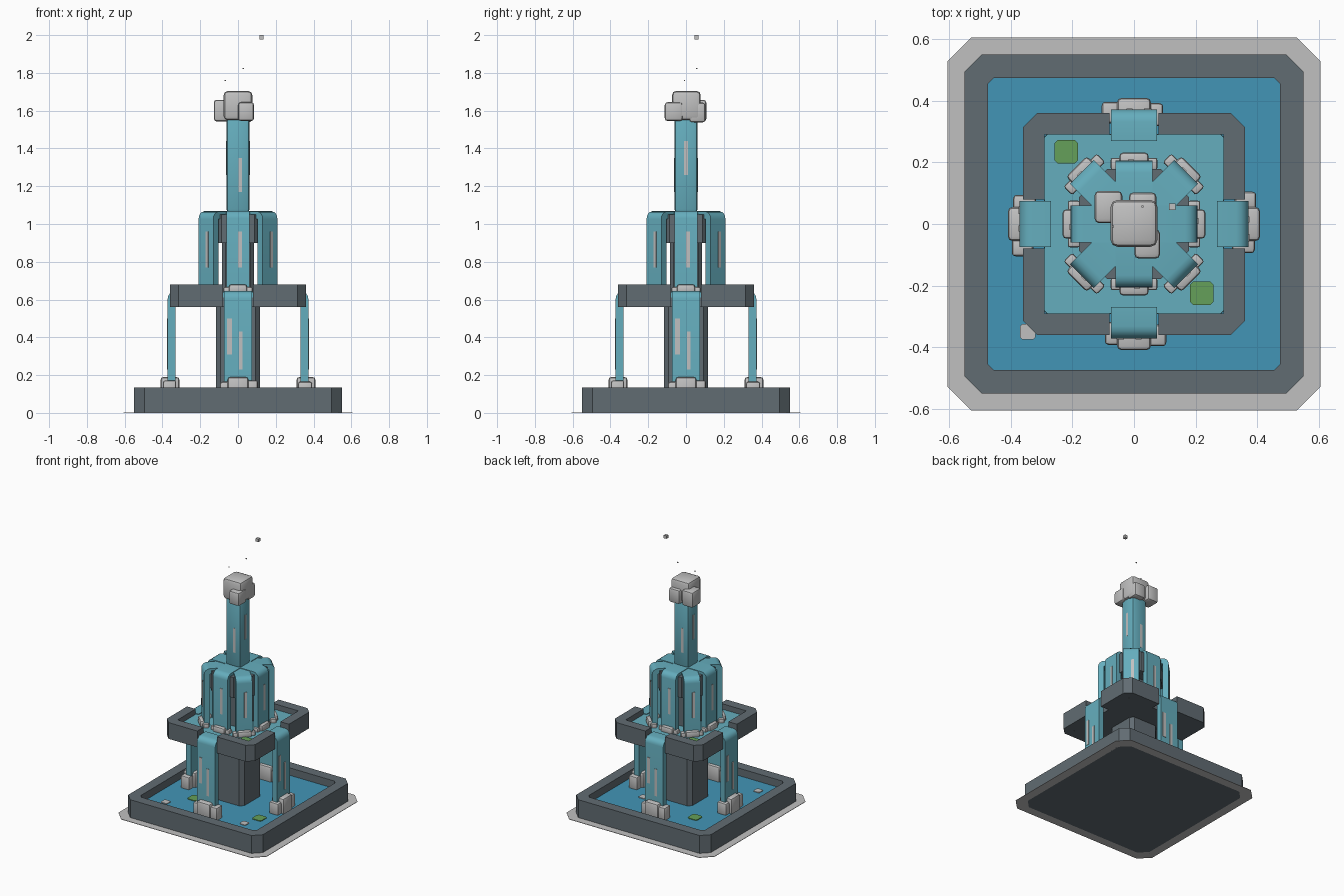
import bpy, bmesh
from math import radians, sin, cos, pi
from mathutils import Matrix, Vector

if "Cube" in bpy.data.objects:
    bpy.data.objects.remove(bpy.data.objects["Cube"])


def material(name, r, g, b):
    m = bpy.data.materials.new(name)
    m.use_nodes = True
    m.diffuse_color = (r, g, b, 1)
    bsdf = m.node_tree.nodes["Principled BSDF"]
    bsdf.inputs["Base Color"].default_value = (r, g, b, 1)
    bsdf.inputs["Roughness"].default_value = 0.8
    return m


STONE = material("slate stone", 0.12, 0.15, 0.17)
POOL = material("deep water blue", 0.055, 0.30, 0.47)
FLOW = material("flowing water teal", 0.13, 0.42, 0.51)
FOAM = material("foam grey", 0.53, 0.53, 0.53)
LEAF = material("leaf green", 0.13, 0.35, 0.10)
parts = []


def finish(name, bm, mat, turn=0, bevel=0, segments=2):
    bmesh.ops.recalc_face_normals(bm, faces=bm.faces)
    if bevel:
        sharp = [e for e in bm.edges if e.calc_face_angle(0) > radians(50)]
        bmesh.ops.bevel(bm, geom=sharp, offset=bevel, segments=segments,
                        profile=0.5, affect="EDGES", clamp_overlap=True)
    bm.transform(Matrix.Rotation(radians(turn), 4, "Z"))
    mesh = bpy.data.meshes.new(name)
    bm.to_mesh(mesh)
    bm.free()
    mesh.materials.append(mat)
    ob = bpy.data.objects.new(name, mesh)
    bpy.context.collection.objects.link(ob)
    parts.append(ob)
    return ob


def extrude(points, offset):
    bm = bmesh.new()
    face = bm.faces.new([bm.verts.new(p) for p in points])
    new = bmesh.ops.extrude_face_region(bm, geom=[face])["geom"]
    bmesh.ops.translate(bm, vec=offset,
                        verts=[v for v in new if isinstance(v, bmesh.types.BMVert)])
    return bm


def prism(name, outline, z0, z1, mat, turn=0):
    return finish(name, extrude([(x, y, z0) for x, y in outline], (0, 0, z1 - z0)), mat, turn)


def chamfered(h, c):
    k = h - c
    return [(k, -h), (h, -k), (h, k), (k, h), (-k, h), (-h, k), (-h, -k), (-k, -h)]


def ring(name, outer, inner, z0, z1, mat):
    bm = bmesh.new()
    loops = [[bm.verts.new((x, y, z)) for x, y in pts]
             for pts, z in ((outer, z0), (outer, z1), (inner, z1), (inner, z0))]
    for k in range(4):
        a, b = loops[k], loops[(k + 1) % 4]
        for i in range(8):
            j = (i + 1) % 8
            bm.faces.new((a[i], a[j], b[j], b[i]))
    return finish(name, bm, mat)


def block(name, centre, size, mat, bevel=0, turn=0):
    bm = bmesh.new()
    bmesh.ops.create_cube(bm, size=1, matrix=Matrix.Translation(centre) @
                          Matrix.Diagonal(Vector(size).to_4d()))
    return finish(name, bm, mat, turn, bevel)


def waterfall(name, turn, inner, reach, half, top, bottom):
    # sheet runs outward along -y, bends over the lip and drops
    t = 0.04
    bend = [(reach - t + t * sin(a * pi / 8), top - t + t * cos(a * pi / 8)) for a in range(5)]
    side = [(inner, top)] + bend + [(reach, bottom), (reach - t, bottom),
                                    (reach - t, top - t), (inner, top - t)]
    bm = extrude([(-half, -r, z) for r, z in side], (2 * half, 0, 0))
    return finish(name, bm, FLOW, turn)


def streak(name, x, reach, z0, z1, turn, width=0.02):
    block(name, (x, -reach, (z0 + z1) / 2), (width, 0.006, z1 - z0), FOAM, 0, turn)


# Lower basin and its pool
ring("ground_border", chamfered(0.605, 0.075), chamfered(0.54, 0.06), 0, 0.003, FOAM)
ring("lower_basin_rim", chamfered(0.55, 0.055), chamfered(0.475, 0.02), 0, 0.135, STONE)
prism("lower_basin_floor", chamfered(0.5, 0.04), 0, 0.06, STONE)
prism("lower_pool", chamfered(0.477, 0.02), 0.06, 0.08, POOL)
prism("lower_pillar", chamfered(0.117, 0.025), 0.07, 0.57, STONE)

# Middle basin: four corner walls with a spout gap on every side
corner = [(0.08, 0.36), (0.315, 0.36), (0.36, 0.315), (0.36, 0.08),
          (0.29, 0.08), (0.29, 0.29), (0.08, 0.29)]
for i in range(4):
    prism(f"middle_basin_corner_{i + 1}", corner, 0.56, 0.68, STONE, 90 * i)
prism("middle_basin_floor", chamfered(0.292, 0.01), 0.56, 0.61, STONE)
prism("middle_pool", chamfered(0.291, 0.01), 0.61, 0.64, FLOW)

# Upper pillar, bowl and water surface
prism("upper_pillar", chamfered(0.085, 0.02), 0.6, 0.91, STONE)
prism("upper_bowl", chamfered(0.178, 0.09), 0.9, 1.05, STONE)
prism("upper_pool", chamfered(0.14, 0.06), 1.04, 1.062, FLOW)

# Lower waterfalls with streaks and foam at the foot
for i in range(4):
    a = 90 * i
    waterfall(f"lower_waterfall_{i + 1}", a, 0.27, 0.372, 0.074, 0.645, 0.07)
    streak(f"lower_streak_a_{i + 1}", -0.045, 0.372, 0.31, 0.5, a, 0.025)
    streak(f"lower_streak_b_{i + 1}", 0.015, 0.372, 0.23, 0.43, a)
    block(f"lower_foam_{i + 1}", (0, -0.36, 0.13), (0.11, 0.1, 0.12), FOAM, 0.015, a)
    block(f"lower_foam_right_{i + 1}", (-0.065, -0.355, 0.12), (0.06, 0.075, 0.09), FOAM, 0.012, a)
    block(f"lower_foam_left_{i + 1}", (0.075, -0.362, 0.122), (0.06, 0.07, 0.1), FOAM, 0.012, a)

# Upper waterfalls, the diagonal ones reaching further out
for i in range(8):
    a, diagonal = 45 * i, i % 2
    reach = 0.24 if diagonal else 0.207
    waterfall(f"upper_waterfall_{i + 1}", a, 0.04, reach, 0.055 if diagonal else 0.06,
              1.066 if diagonal else 1.07, 0.63)
    streak(f"upper_streak_{i + 1}", 0.01, reach, 0.77, 0.96, a)
    block(f"upper_foam_{i + 1}", (0, -reach, 0.655), (0.095, 0.05, 0.05), FOAM, 0.012, a)
    for s in (-1, 1):
        block(f"upper_foam_side_{i + 1}_{'left' if s > 0 else 'right'}",
              (s * 0.058, 0.012 - reach, 0.647), (0.036, 0.04, 0.04), FOAM, 0.008, a)

# Central jet with foam crown and flying drops
block("water_jet", (0, 0, 1.31), (0.122, 0.122, 0.5), FLOW, 0.018)
for i in range(4):
    z = 1.17 + 0.09 * (i % 2)
    streak(f"jet_streak_{i + 1}", 0.012 * (1 - i % 2), 0.06, z, z + 0.18, 90 * i)
block("crown_foam_main", (0, 0.002, 1.627), (0.152, 0.152, 0.155), FOAM, 0.022)
block("crown_foam_right", (-0.083, 0.055, 1.6), (0.09, 0.105, 0.115), FOAM, 0.015)
block("crown_foam_front", (0.043, -0.065, 1.595), (0.084, 0.095, 0.1), FOAM, 0.015)
block("crown_foam_back", (0.028, 0.06, 1.59), (0.09, 0.085, 0.105), FOAM, 0.015)
block("drop_large", (0.124, 0.056, 1.989), (0.022, 0.022, 0.022), FOAM)
block("drop_small_left", (0.028, 0.057, 1.823), (0.007, 0.007, 0.007), FOAM)
block("drop_small_right", (-0.068, -0.008, 1.76), (0.007, 0.007, 0.007), FOAM)

# Floating leaves and foam patches on both pools
def patch(name, x, y, z, size, mat):
    h = size / 2
    outline = [(x + u, y + v) for u, v in chamfered(h, size * 0.13)]
    prism(name, outline, z, z + 0.005, mat)


for i, (x, y, z) in enumerate([(-0.22, 0.235, 0.64), (0.22, -0.225, 0.64), (-0.24, 0.237, 0.08),
                               (0.315, -0.2, 0.08), (-0.22, -0.19, 0.08)]):
    patch(f"leaf_{i + 1}", x, y, z, 0.076, LEAF)
for i, (x, y) in enumerate([(-0.345, -0.35), (0.28, -0.325), (0.23, 0.17)]):
    patch(f"foam_patch_{i + 1}", x, y, 0.08, 0.05, FOAM)

# Soft shading with crisp edges
bpy.ops.object.select_all(action="DESELECT")
for ob in parts:
    ob.select_set(True)
bpy.context.view_layer.objects.active = parts[0]
bpy.ops.object.shade_smooth_by_angle(angle=radians(32))
